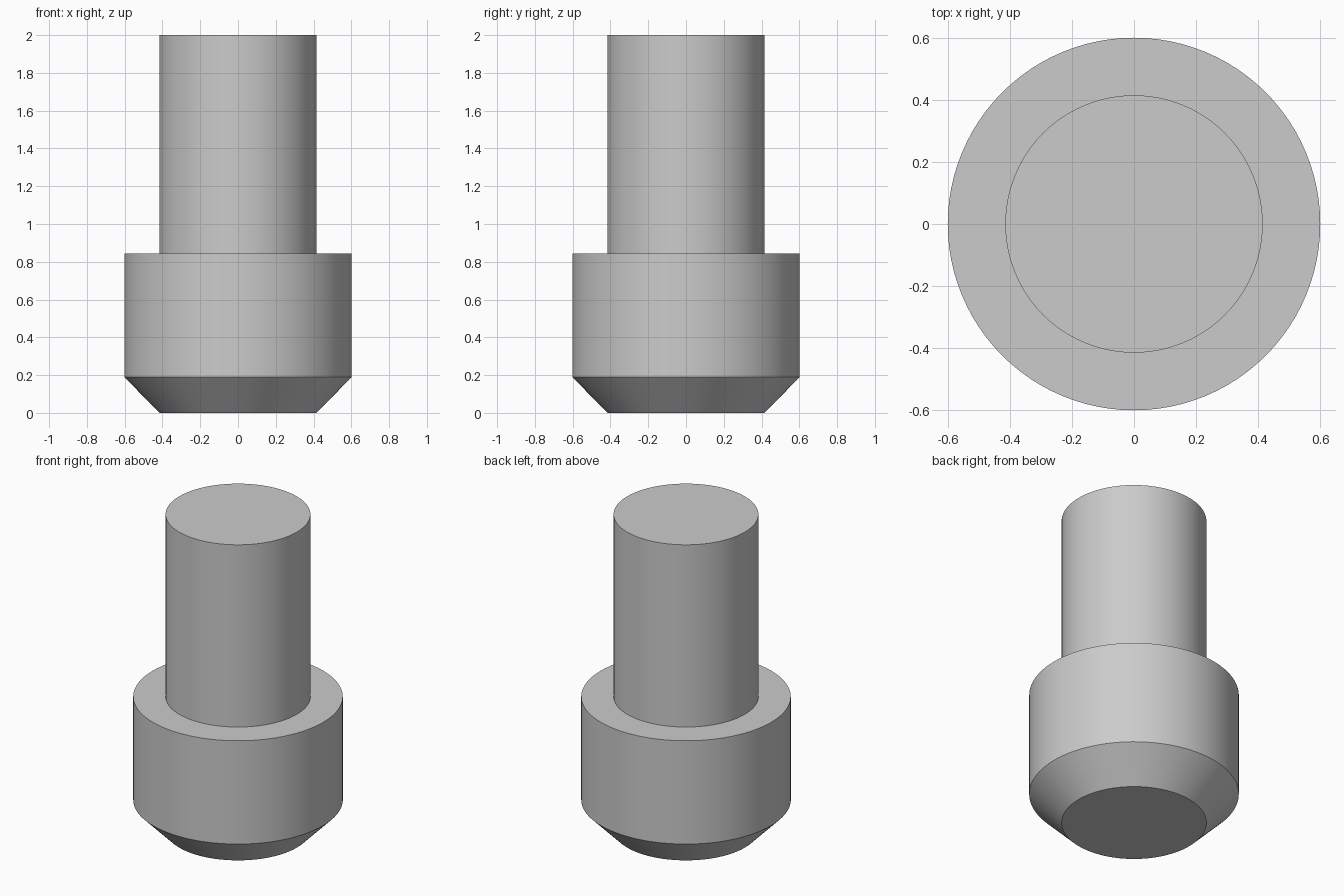
import bpy
import bmesh
import math

cube = bpy.data.objects.get("Cube")
if cube:
    bpy.data.objects.remove(cube, do_unlink=True)

SEGMENTS = 96

# Plain grey finish
grey = bpy.data.materials.new("plain_grey")
grey.use_nodes = True
colour = (0.6, 0.6, 0.6, 1.0)
grey.diffuse_color = colour
grey.node_tree.nodes["Principled BSDF"].inputs["Base Color"].default_value = colour


def turned_part(name, profile):
    """Revolve a (radius, height) profile about z and cap both open ends."""
    bm = bmesh.new()
    rings = []
    for radius, z in profile:
        ring = []
        for i in range(SEGMENTS):
            a = 2 * math.pi * i / SEGMENTS
            ring.append(bm.verts.new((radius * math.cos(a), radius * math.sin(a), z)))
        rings.append(ring)
    for low, high in zip(rings, rings[1:]):
        for i in range(SEGMENTS):
            j = (i + 1) % SEGMENTS
            bm.faces.new((low[i], low[j], high[j], high[i]))
    bm.faces.new(rings[0][::-1])
    bm.faces.new(rings[-1])
    bmesh.ops.recalc_face_normals(bm, faces=bm.faces)

    mesh = bpy.data.meshes.new(name)
    bm.to_mesh(mesh)
    bm.free()
    mesh.materials.append(grey)
    obj = bpy.data.objects.new(name, mesh)
    bpy.context.collection.objects.link(obj)
    bpy.ops.object.select_all(action="DESELECT")
    obj.select_set(True)
    bpy.context.view_layer.objects.active = obj
    bpy.ops.object.shade_smooth_by_angle(angle=math.radians(30))
    return obj


# Chamfered foot, wide collar, flat shoulder and upright shank in one solid
STEM, COLLAR = 0.416, 0.602
turned_part("stepped_pin", [
    (STEM, 0.0),
    (COLLAR, 0.19),
    (COLLAR, 0.845),
    (STEM, 0.845),
    (STEM, 2.0),
])
